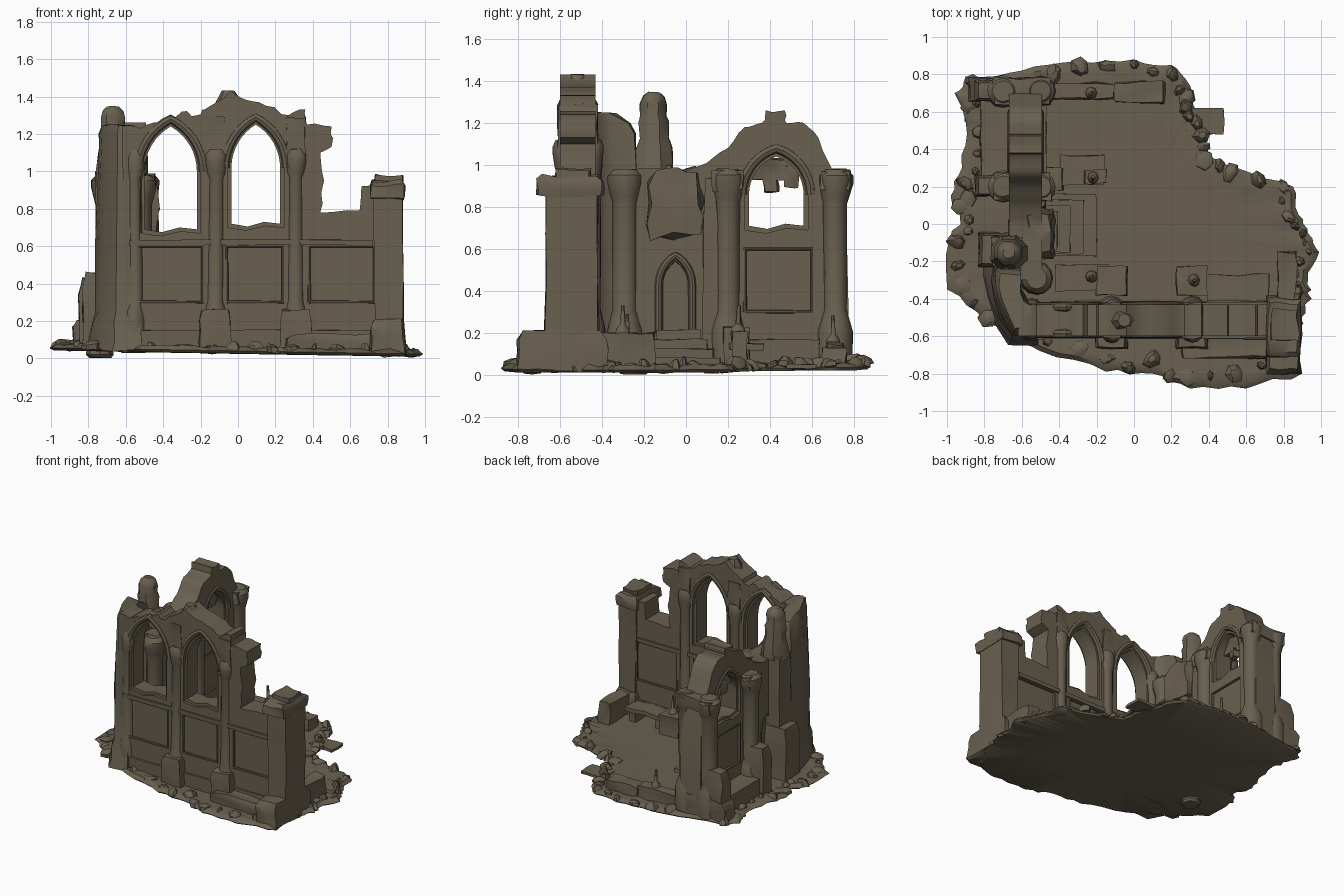
import bpy, bmesh, math, random
from mathutils import Vector, Matrix, noise

random.seed(4)
cube = bpy.data.objects.get("Cube")
if cube:
    bpy.data.objects.remove(cube)

stone = bpy.data.materials.new("weathered_stone")
stone.use_nodes = True
COLOUR = (0.14, 0.117, 0.08, 1)
stone.diffuse_color = COLOUR
bsdf = next(n for n in stone.node_tree.nodes if n.type == "BSDF_PRINCIPLED")
bsdf.inputs["Base Color"].default_value = COLOUR
bsdf.inputs["Roughness"].default_value = 0.9
PARTS = []
FRONT = (math.pi / 2, 0, 0)             # profile across x, up z
SIDE = (math.pi / 2, 0, math.pi / 2)    # profile across y, up z


def base(x):
    """Height at which parts are bedded into the tilted ground."""
    return .036 - .017 * x


def add(name, data):
    ob = bpy.data.objects.new(name, data)
    bpy.context.collection.objects.link(ob)
    data.materials.append(stone)
    PARTS.append(ob)
    return ob


def add_bm(name, bm):
    bmesh.ops.recalc_face_normals(bm, faces=bm.faces)
    me = bpy.data.meshes.new(name)
    bm.to_mesh(me)
    bm.free()
    return add(name, me)


def weather(bm, amount):
    for v in bm.verts:
        v.co += noise.noise_vector(v.co * 9) * amount


def block(name, x, y, z, rough=0.012, taper=1.0):
    """Worn stone block spanning the given ranges; z from 0 means from the ground."""
    z = (max(z[0], base(sum(x) / 2)), z[1])
    bm = bmesh.new()
    bmesh.ops.create_cube(bm, size=1)
    bmesh.ops.subdivide_edges(bm, edges=bm.edges, cuts=3, use_grid_fill=True)
    for v in bm.verts:
        s = taper if v.co.z > 0.49 else 1
        v.co = Vector([(r[0] + r[1]) / 2 + c * k * (r[1] - r[0])
                       for r, c, k in zip((x, y, z), v.co, (s, s, 1))])
    weather(bm, rough)
    return add_bm(name, bm)


def loft(name, sections, rough):
    """Skin a stack of equal loops of points."""
    bm = bmesh.new()
    rings = [[bm.verts.new(p) for p in s] for s in sections]
    n = len(rings[0])
    for lo, hi in zip(rings, rings[1:]):
        for i in range(n):
            j = (i + 1) % n
            bm.faces.new((lo[i], lo[j], hi[j], hi[i]))
    bm.faces.new(rings[0])
    bm.faces.new(rings[-1])
    weather(bm, rough)
    return add_bm(name, bm)


def lathe(name, x, y, profile, sides=12, rough=0.008, turn=0.0):
    angles = [turn + math.tau * i / sides for i in range(sides)]
    return loft(name, [[(x + r * math.cos(a), y + r * math.sin(a), z) for a in angles]
                       for r, z in profile], rough)


def from_curve(name, splines, closed, loc, rot, extrude=0.0, bevel=0.0):
    cu = bpy.data.curves.new(name, "CURVE")
    cu.dimensions = "2D" if closed else "3D"
    if closed:
        cu.fill_mode = "BOTH"
    cu.extrude, cu.bevel_depth, cu.bevel_resolution = extrude, bevel, 2
    for pts in splines:
        sp = cu.splines.new("POLY")
        sp.points.add(len(pts) - 1)
        for p, co in zip(sp.points, pts):
            p.co = (co[0], co[1], 0, 1)
        sp.use_cyclic_u = closed
    tmp = bpy.data.objects.new(name + "_curve", cu)
    bpy.context.collection.objects.link(tmp)
    bpy.context.view_layer.update()
    dg = bpy.context.evaluated_depsgraph_get()
    me = bpy.data.meshes.new_from_object(tmp.evaluated_get(dg))
    bpy.data.objects.remove(tmp)
    me.materials.clear()
    ob = add(name, me)
    ob.location, ob.rotation_euler = loc, rot


def ragged(pts, above):
    """Break up the edges of an outline above a height."""
    out = []
    for a, b in zip(pts, pts[1:] + pts[:1]):
        out.append(a)
        if min(a[1], b[1]) > above:
            for t in (0.33, 0.67):
                out.append((a[0] + (b[0] - a[0]) * t + random.uniform(-.009, .009),
                            a[1] + (b[1] - a[1]) * t + random.uniform(-.012, .012)))
    return out


def arch(c, w, spring, apex):
    """Pointed arch from the right springing to the left one."""
    h = apex - spring
    r = (w * w + h * h) / (2 * w)
    top = math.acos((r - w) / r)
    right = [(w - r + r * math.cos(top * i / 8), spring + r * math.sin(top * i / 8)) for i in range(9)]
    return [(c + x, z) for x, z in right] + [(c - x, z) for x, z in right[-2::-1]]


def opening(c, w, sill, spring, apex, grow=0.0):
    w, sill, apex = w + grow, sill - grow, apex + grow
    return [(c - w, sill), (c - w / 3, sill - .015), (c + w / 3, sill + .01), (c + w, sill)] + arch(c, w, spring, apex)


def rect(a, b, lo, hi):
    return [(a, lo), (b, lo), (b, hi), (a, hi)]


def wall(name, outline, windows, panels, loc, rot, half):
    """Core slab plus two face layers with sunken panels and stepped reveals."""
    outline = ragged(outline, 0.7)
    normal = Matrix.Rotation(rot[2], 3, "Z") @ Vector((0, -1, 0))
    from_curve(name + "_core", [outline] + [opening(*w) for w in windows], True, loc, rot, half - .02)
    for side, label in ((1, "outer"), (-1, "inner")):
        place = Vector(loc) + normal * side * (half - .01)
        from_curve(f"{name}_{label}_face", [outline] + [opening(*w, .02) for w in windows] + panels,
                   True, place, rot, .01)
        for c, w, sill, spring, apex in windows:
            from_curve(f"{name}_{label}_arch_moulding", [arch(c, w + .035, spring, apex + .04)],
                       False, Vector(loc) + normal * side * (half - .014), rot, bevel=.024)
        for p in panels:
            from_curve(f"{name}_{label}_panel_trim", [p + p[:1]], False,
                       Vector(loc) + normal * side * (half - .005), rot, bevel=.01)


def column(name, x, y, cap, r, flare=1.45):
    lathe(name, x, y, [(r * 1.5, base(x)), (r * 1.5, .21), (r * 1.25, .26), (r, .31), (r, cap - .1),
                       (r * 1.15, cap - .07), (r * flare, cap - .01), (r * flare, cap + .03),
                       (r * .95, cap + .06)])


# Ground slab with a crumbling rim
edge = [(-.96, .7), (-.9, .79), (-.6, .82), (-.3, .87), (0, .88), (.2, .85), (.3, .74), (.32, .63),
        (.38, .5), (.4, .36), (.55, .3), (.85, .2), (.88, .05), (.93, -.05), (.99, -.15), (.93, -.3),
        (.95, -.4), (.88, -.55), (.9, -.8), (.6, -.88), (.3, -.88), (.1, -.8), (-.15, -.79), (-.5, -.68),
        (-.8, -.52), (-1, -.35), (-.99, -.1), (-.93, .03), (-.98, .15), (-.92, .3), (-.9, .55)]
rim = []
for a, b in zip(edge, edge[1:] + edge[:1]):
    for t in (0, .25, .5, .75):
        k = random.uniform(.98, 1.015) if t else 1
        rim.append(((a[0] + (b[0] - a[0]) * t) * k, (a[1] + (b[1] - a[1]) * t) * k))
layers = ((.5, -.012), (.98, -.01), (1, .004), (.97, .022), (.92, .02), (.8, .015), (.4, .015))
loft("ground", [[(x * s, y * s, base(x * s) + h + (random.uniform(-.01, .01) if .85 < s < .975 else 0))
                 for x, y in rim] for s, h in layers], 0)
block("broken_paving", (.28, .48), (.48, .62), (0, .05), .008)
lathe("buried_stone", -.74, -.25, [(.06, .003), (.075, .02), (.07, .05)], 8)
for x, y in rim[::2]:
    s, k, z = random.uniform(.025, .05), random.uniform(.9, .965), base(x)
    lathe("rim_rubble", x * k, y * k, [(s, z), (s * .9, z + .025), (s * .4, z + random.uniform(.035, .05))],
          6, .03, random.random())

# Front wall
front = [(-.6, base(-.6)), (.84, base(.84)), (.84, .9), (.66, .92), (.65, .79), (.44, .78), (.46, .95),
         (.44, 1.1), (.5, 1.13), (.5, 1.24), (.37, 1.25), (.36, 1.33), (.27, 1.3), (.15, 1.35), (.05, 1.38),
         (-.04, 1.43), (-.18, 1.33), (-.22, 1.3), (-.3, 1.32), (-.42, 1.26), (-.52, 1.23), (-.62, 1.24)]
wall("front_wall", front, [(-.36, .14, .69, 1, 1.24), (.095, .13, .72, 1.02, 1.25)],
     [rect(-.55, -.19, .3, .6), rect(-.06, .24, .3, .6), rect(.38, .73, .3, .6)],
     (0, -.515, 0), FRONT, .085)
block("front_plinth", (-.62, .85), (-.615, -.415), (0, .15))
block("sill_ledge", (-.58, .72), (-.61, -.42), (.605, .635), .005)
for x in (-.12, .31):
    for y in (-.575, -.452):
        column("window_column", x, y, 1.06, .046, 1.3)
    block("window_column_foot", (x - .085, x + .085), (-.665, -.55), (0, .26), taper=.85)
    block("inner_pedestal", (x - .08, x + .08), (-.38, -.23), (0, .2))
    block("window_column_crown", (x - .05, x + .05), (-.605, -.425), (1.08, 1.29), .015)
lathe("mullion_finial", -.05, -.515, [(.085, 1.25), (.075, 1.36), (.035, 1.43)], 8)
block("front_rubble", (.26, .78), (-.72, -.58), (0, .13), .02, .85)

# Stone benches along the front wall
for a, b, y in ((-.42, -.14, -.285), (.39, .72, -.34)):
    block("front_bench", (a, b), (y - .07, y + .07), (.12, .15))
    for x in (a + .05, b - .05):
        block("front_bench_leg", (x - .025, x + .025), (y - .05, y + .05), (0, .13))

# Right end pier
block("end_pier", (.73, .88), (-.67, -.42), (0, .9), .015)
block("end_pier_capital", (.71, .89), (-.71, -.4), (.85, .95), .02, .85)
block("end_pier_top", (.74, .88), (-.62, -.46), (.93, .98), .02)
block("end_pier_foot", (.71, .89), (-.8, -.38), (0, .21), .02, .88)
block("end_low_wall", (.77, .86), (-.42, -.15), (0, .2), .02)

# Rounded front left corner, narrowing upward
corner = [(-.76, -.22), (-.765, -.3), (-.75, -.4), (-.71, -.51), (-.65, -.6), (-.53, -.6), (-.53, -.44),
          (-.58, -.4), (-.61, -.34), (-.61, -.22)]
loft("corner_wall", [[(-.6 + (x + .6) * k, -.42 + (y + .42) * k, z - (.05 if y > -.3 and z > 1 else 0))
                      for x, y in corner]
                     for k, z in ((1.28, base(-.65)), (1.2, .1), (1.12, .19), (1, .25), (.98, .6), (.93, .95),
                                  (.86, 1.2), (.75, 1.245))], .014)
column("corner_inner_column", -.52, -.29, .92, .058)
for y in (-.565, -.46):
    column("corner_window_column", -.55, y, 1.05, .042, 1.3)

# Side wall with arched window and doorway
foot = base(-.58)
side = [(-.3, foot), (.78, foot), (.76, .9), (.7, .97), (.63, 1.13), (.56, 1.2), (.48, 1.2), (.47, 1.26),
        (.38, 1.26), (.36, 1.2), (.28, 1.18), (.2, 1.08), (.1, 1.01), (0, .97), (-.3, .98)]
door = [(-.12, .2), (.02, .2)] + arch(-.05, .07, .43, .55)
wall("side_wall", side, [(.43, .13, .71, .86, 1.04)], [rect(.28, .6, .3, .6), door],
     (-.58, 0, 0), SIDE, .088)
block("side_plinth", (-.69, -.47), (.16, .77), (0, .17))
for y in (.2, .71):
    column("arch_inner_column", -.5, y, .92, .055)
    column("arch_outer_column", -.7, y, .92, .058)
    block("arch_capital", (-.75, -.45), (y - .07, y + .07), (.88, .97), .02)
    block("side_buttress", (-.85, -.68), (y - .05, y + .06), (0, .43), taper=.8)
block("side_outer_ledge", (-.82, -.67), (.24, .68), (0, .2))
for y, z, w in ((.42, .93, .1), (.4, .87, .035), (.5, .9, .03)):
    block("tracery_fragment", (-.61, -.57), (y - w, y + w), (z, z + .11), .025)

# Doorway surround, broken canopy and steps
from_curve("door_moulding", [[(.03, .2)] + arch(-.05, .08, .43, .57) + [(-.13, .2)]], False,
           (-.49, 0, 0), SIDE, bevel=.017)
block("broken_canopy", (-.6, -.43), (-.17, .07), (.66, .98), .045, .85)
block("leaning_jamb", (-.53, -.47), (.08, .15), (0, .93), taper=.6)
for i in range(4):
    block("door_step", (-.52, -.2 - .07 * i), (-.17 + .01 * i, .16 - .03 * i), (0, .08 + .045 * i), .006)

# Pinnacle tower
block("pinnacle_buttress", (-.83, -.62), (-.23, -.05), (0, .46), taper=.85)
block("pinnacle_shaft", (-.76, -.6), (-.22, -.07), (.4, 1.0))
lathe("pinnacle", -.67, -.155, [(.105, .97), (.09, 1.08), (.075, 1.13), (.078, 1.2), (.065, 1.23),
                               (.068, 1.29), (.055, 1.33), (.03, 1.35)], 8, .012, math.pi / 8)

# Low inner walls, benches and spiked candle stands
block("low_wall_stub", (-.47, -.38), (.18, .3), (0, .23))
block("side_bench", (-.4, -.16), (.21, .37), (.12, .15))
block("side_bench_end", (-.27, -.15), (.22, .29), (0, .2), .015)
block("back_low_wall", (-.5, -.1), (.67, .75), (0, .15), .02)
block("back_slab", (-.1, .16), (.65, .76), (0, .13), .015)
block("back_corner_foot", (-.88, -.45), (.66, .78), (0, .21), .02, .9)
for x, y, z in ((.32, -.3, .18), (-.23, -.28, .14), (-.22, .25, .18), (-.23, .7, .13)):
    lathe("candle_stand", x, y, [(.035, z), (.03, z + .04), (.012, z + .06), (.008, z + .15)], 8)

# Soft shading with crisp stone edges
bpy.ops.object.select_all(action="DESELECT")
for ob in PARTS:
    ob.select_set(True)
bpy.context.view_layer.objects.active = PARTS[0]
bpy.ops.object.shade_smooth_by_angle(angle=math.radians(40))
